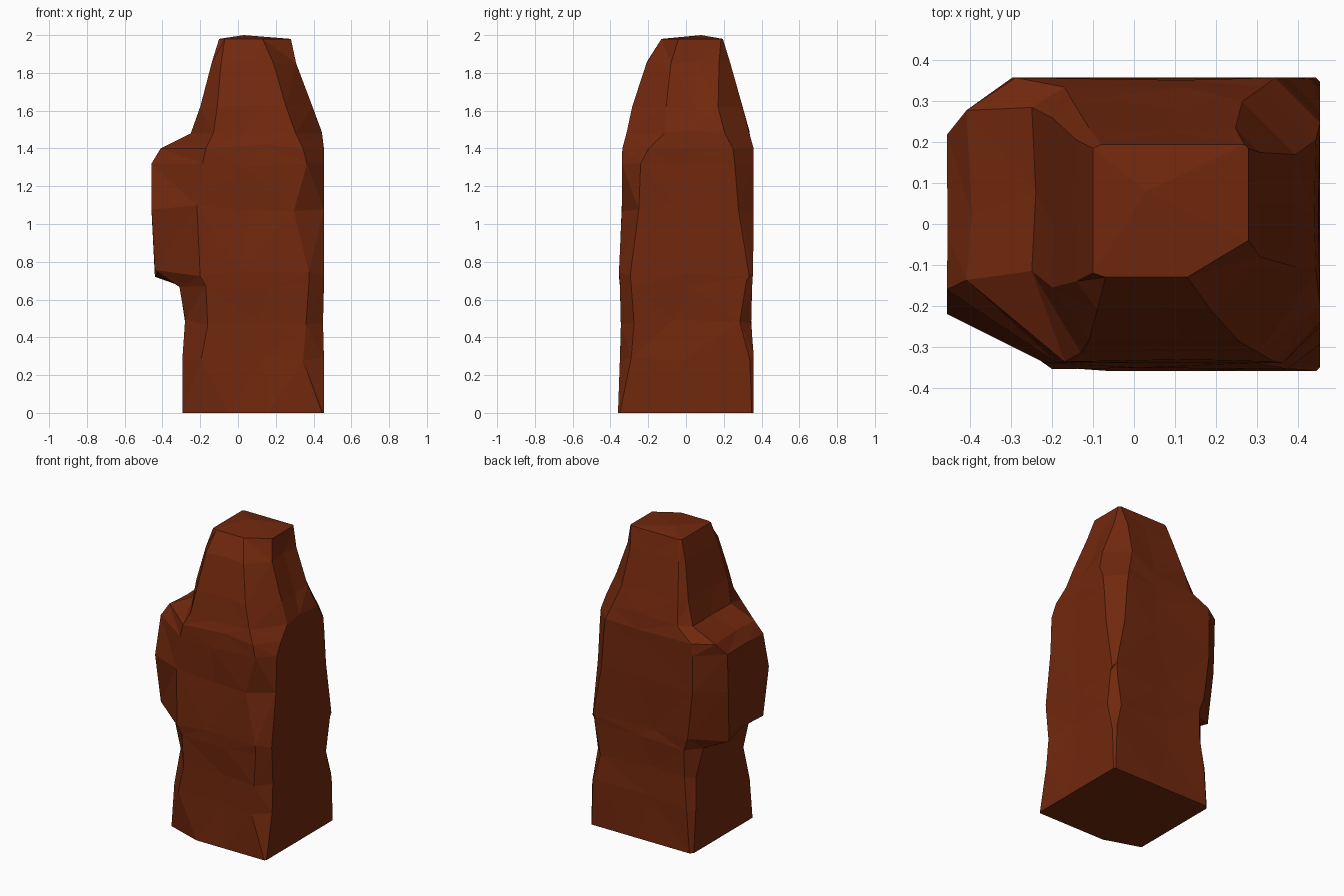
import bpy, bmesh, random

if "Cube" in bpy.data.objects:
    bpy.data.objects.remove(bpy.data.objects["Cube"])

random.seed(4)

# Cross-sections, bottom to top:
# z, left, right, front, back, then corner chamfers (dx, dy):
# front-left, back-left, front-right, and one size for back-right
LEVELS = [
    (0.00, -.295, .455, -.36, .358, .24, .08, .02, .02, .01, .01, .01),
    (0.29, -.295, .455, -.35, .358, .10, .10, .04, .04, .11, .06, .02),
    (0.48, -.28, .45, -.345, .345, .12, .14, .05, .05, .09, .07, .06),
    (0.68, -.31, .455, -.35, .35, .14, .13, .08, .09, .08, .06, .03),
    (0.74, -.44, .455, -.355, .355, .24, .17, .18, .18, .08, .06, .02),
    (1.08, -.458, .455, -.34, .358, .24, .12, .16, .15, .16, .09, .08),
    (1.32, -.458, .455, -.34, .358, .27, .18, .16, .14, .09, .10, .10),
    (1.40, -.41, .455, -.337, .358, .24, .20, .12, .08, .11, .14, .11),
    (1.48, -.25, .445, -.315, .335, .12, .20, .08, .05, .14, .20, .13),
    (1.62, -.20, .395, -.285, .30, .09, .13, .05, .04, .14, .18, .13),
    (1.85, -.14, .308, -.21, .235, .05, .07, .03, .03, .12, .13, .06),
    (1.98, -.10, .28, -.13, .195, .03, .01, .02, .01, .15, .09, .01),
]


def outline(level):
    """Chamfered rectangle with one roughened point inside each long side."""
    z, l, r, f, b, ax, ay, bx, by, cx, cy, d = level
    pts = [(l, f + ay), (l + ax, f), (r - cx, f), (r, f + cy),
           (r, b - d), (r - d, b), (l + bx, b), (l, b - by)]
    ring = []
    for i, p in enumerate(pts):
        # corner heights wander a little so the facets look irregular
        wobble = random.uniform(-.02, .02) if 0.1 < z < 1.2 else 0
        ring.append((p[0], p[1], z + wobble))
        if i % 2:
            q = pts[(i + 1) % 8]
            t = random.uniform(.35, .65)
            k = 1 - (random.uniform(0, .04) if 0.1 < z < 1.9 else 0)
            x = p[0] + (q[0] - p[0]) * t
            y = p[1] + (q[1] - p[1]) * t
            # dent each side only along its own normal
            if i in (1, 5):
                y *= k
            else:
                x *= k
            dz = random.uniform(-.02, .02) if 0.1 < z < 1.9 else 0
            ring.append((x, y, z + dz))
    return ring


# Rock pillar body with its side bulge
bm = bmesh.new()
rings = [[bm.verts.new(p) for p in outline(lv)] for lv in LEVELS]
for low, high in zip(rings, rings[1:]):
    n = len(low)
    for i in range(n):
        j = (i + 1) % n
        bm.faces.new((low[i], low[j], high[j], high[i]))
bm.faces.new(list(reversed(rings[0])))

# Slightly peaked top
peak = bm.verts.new((0.03, 0.08, 2.0))
top = rings[-1]
for i, v in enumerate(top):
    bm.faces.new((v, top[(i + 1) % len(top)], peak))

# Irregular flat facets
bmesh.ops.triangulate(bm, faces=bm.faces[:], quad_method='SHORT_EDGE')
bmesh.ops.recalc_face_normals(bm, faces=bm.faces[:])
mesh = bpy.data.meshes.new("rock_pillar")
bm.to_mesh(mesh)
bm.free()

rock = bpy.data.objects.new("rock_pillar", mesh)
bpy.context.collection.objects.link(rock)

# Red-brown stone
stone = bpy.data.materials.new("red_stone")
stone.diffuse_color = (0.165, 0.021, 0.004, 1)
stone.use_nodes = True
stone.node_tree.nodes["Principled BSDF"].inputs["Base Color"].default_value = stone.diffuse_color
mesh.materials.append(stone)
